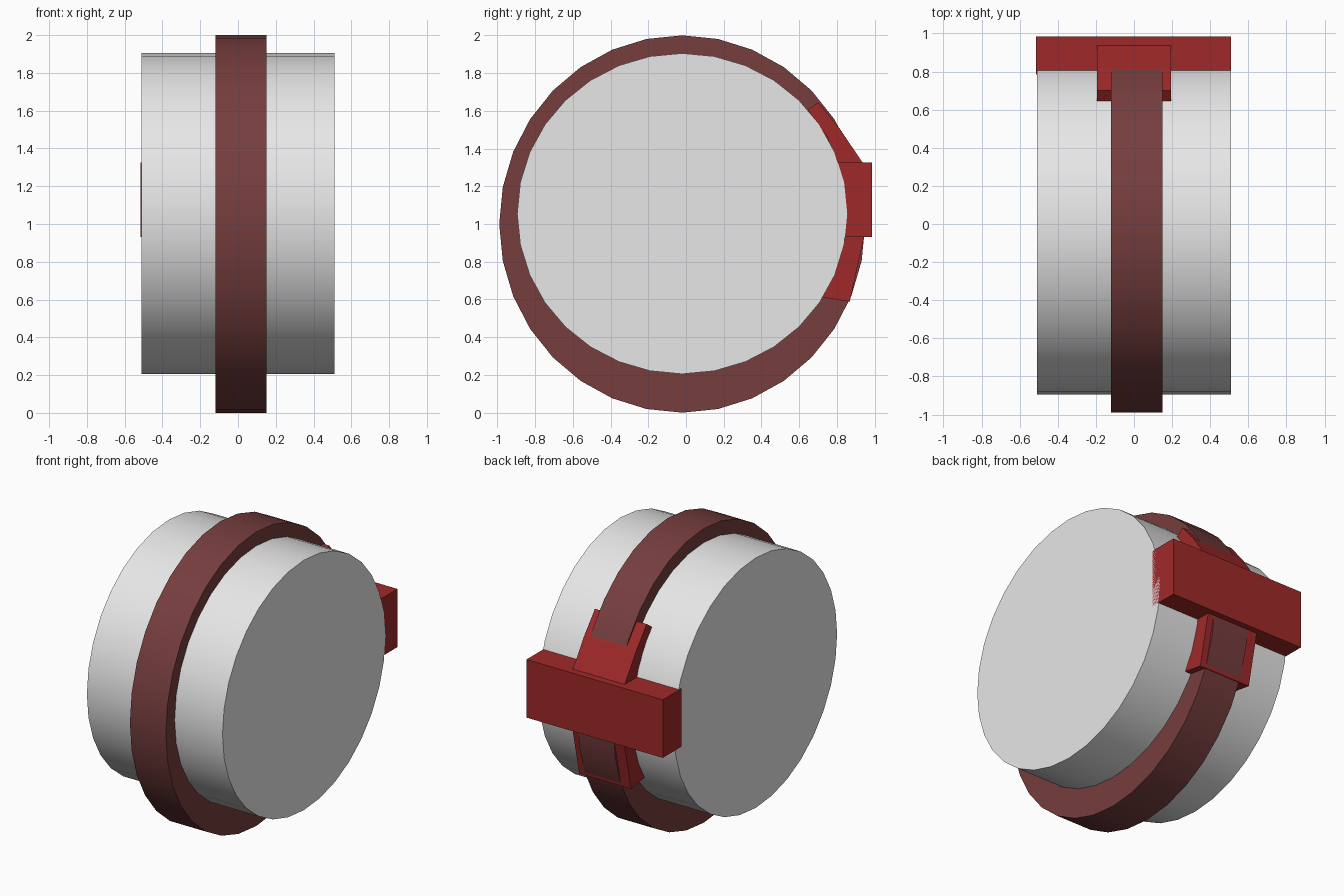
import bpy, bmesh
from math import sin, cos, pi, radians

cube = bpy.data.objects.get("Cube")
if cube:
    bpy.data.objects.remove(cube, do_unlink=True)


def material(name, rgb):
    m = bpy.data.materials.new(name)
    m.use_nodes = True
    m.diffuse_color = (*rgb, 1)
    m.node_tree.nodes["Principled BSDF"].inputs["Base Color"].default_value = (*rgb, 1)
    return m


white = material("white", (0.8, 0.8, 0.8))
brown = material("dark red brown", (0.18, 0.047, 0.047))
red = material("red", (0.35, 0.022, 0.022))


def finish(name, bm, mat, smooth=False):
    bmesh.ops.recalc_face_normals(bm, faces=bm.faces)
    mesh = bpy.data.meshes.new(name)
    bm.to_mesh(mesh)
    bm.free()
    mesh.materials.append(mat)
    ob = bpy.data.objects.new(name, mesh)
    bpy.context.collection.objects.link(ob)
    if smooth:
        bpy.ops.object.select_all(action='DESELECT')
        ob.select_set(True)
        bpy.context.view_layer.objects.active = ob
        bpy.ops.object.shade_smooth_by_angle(angle=radians(30))
    return ob


def prism(name, profile, x0, x1, mat, smooth=False):
    """Side profile of (y, z) points extruded along x."""
    bm = bmesh.new()
    face = bm.faces.new([bm.verts.new((x0, y, z)) for y, z in profile])
    new = bmesh.ops.extrude_face_region(bm, geom=[face])["geom"]
    moved = [v for v in new if isinstance(v, bmesh.types.BMVert)]
    bmesh.ops.translate(bm, verts=moved, vec=(x1 - x0, 0, 0))
    return finish(name, bm, mat, smooth)


def ellipse(cy, cz, ry, rz, sides=32):
    return [(cy + ry * cos(2 * pi * i / sides), cz + rz * sin(2 * pi * i / sides))
            for i in range(sides)]


def band(name, outer, inner, x0, x1, mat):
    """Hollow hoop between two matching side profiles."""
    bm = bmesh.new()
    loops = [[bm.verts.new((x, y, z)) for y, z in pts]
             for x, pts in ((x0, outer), (x1, outer), (x1, inner), (x0, inner))]
    n = len(outer)
    for k in range(4):
        a, b = loops[k], loops[(k + 1) % 4]
        for i in range(n):
            j = (i + 1) % n
            bm.faces.new((a[i], a[j], b[j], b[i]))
    return finish(name, bm, mat, True)


# Round drum and the hoop around it
prism("drum", ellipse(-0.02, 1.055, 0.875, 0.85), -0.51, 0.51, white, True)
band("hoop", ellipse(-0.02, 1.0, 0.97, 1.0), ellipse(-0.02, 1.055, 0.86, 0.835),
     -0.12, 0.15, brown)

# Crossbar at the back
prism("crossbar", [(0.785, 0.93), (0.985, 0.93), (0.985, 1.325), (0.785, 1.325)],
      -0.515, 0.51, red)

# Clips joining the crossbar to the hoop
prism("upper_clip", [(0.645, 1.605), (0.70, 1.645), (0.815, 1.505),
                     (0.94, 1.32), (0.795, 1.32), (0.75, 1.46)], -0.195, 0.195, red)
prism("lower_clip", [(0.72, 0.612), (0.868, 0.588), (0.945, 0.935),
                     (0.835, 0.935), (0.80, 0.78)], -0.195, 0.195, red)
